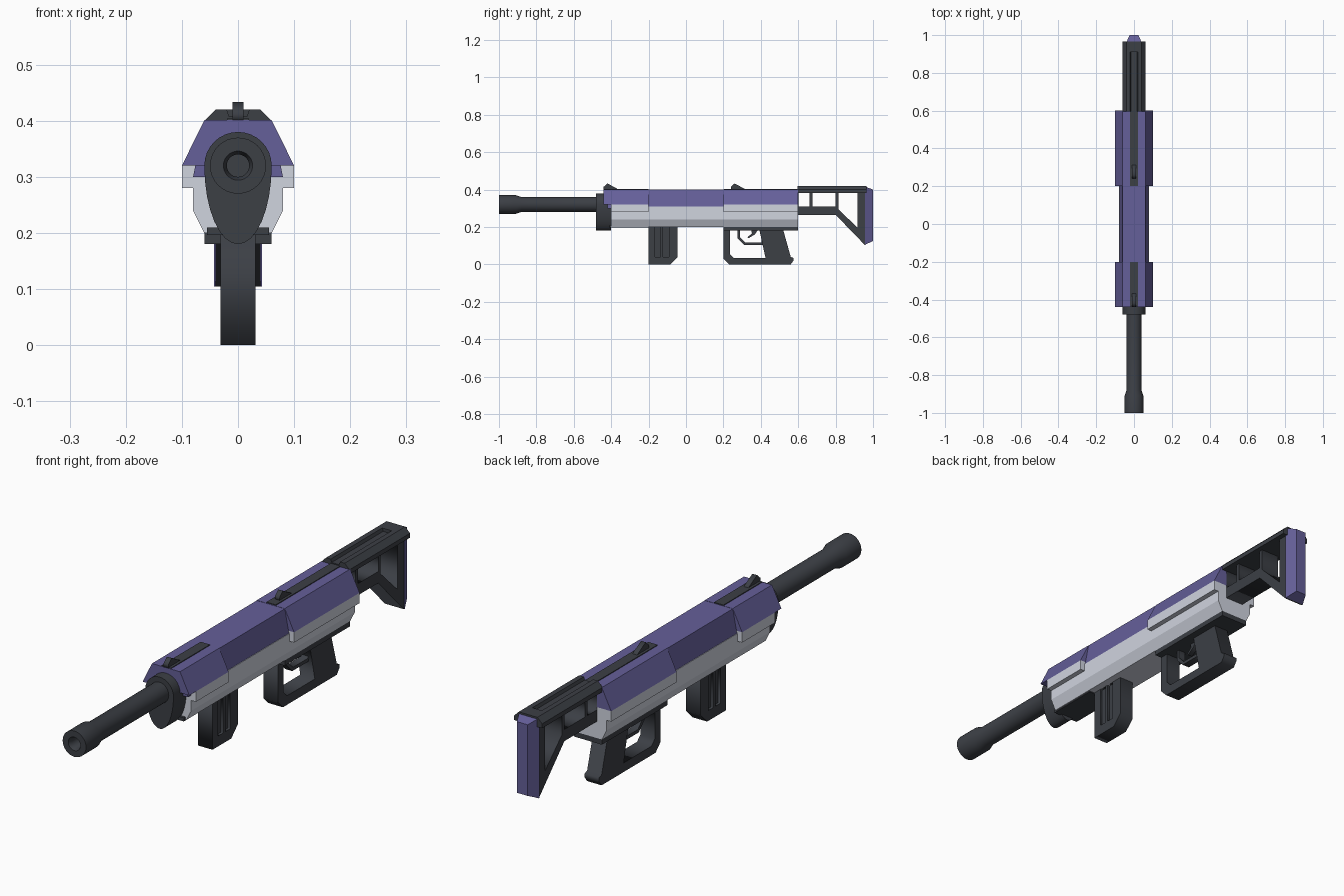
import bpy, bmesh, math
from mathutils import Matrix

if "Cube" in bpy.data.objects:
    bpy.data.objects.remove(bpy.data.objects["Cube"])


def material(name, rgb):
    m = bpy.data.materials.new(name)
    m.diffuse_color = (*rgb, 1)
    m.use_nodes = True
    m.node_tree.nodes["Principled BSDF"].inputs["Base Color"].default_value = m.diffuse_color
    return m


PURPLE = material("purple", (0.13, 0.115, 0.32))
WHITE = material("pale_grey", (0.63, 0.66, 0.74))
DARK = material("charcoal", (0.045, 0.05, 0.06))


def loft(name, mat, sections, smooth=False):
    """Join (y, [(x, z), ...]) cross-sections into a capped solid."""
    bm = bmesh.new()
    rings = [[bm.verts.new((x, y, z)) for x, z in pts] for y, pts in sections]
    n = len(rings[0])
    for a, b in zip(rings, rings[1:]):
        for i in range(n):
            bm.faces.new((a[i], a[(i + 1) % n], b[(i + 1) % n], b[i]))
    bm.faces.new(rings[0])
    bm.faces.new(rings[-1])
    bmesh.ops.recalc_face_normals(bm, faces=bm.faces)
    me = bpy.data.meshes.new(name)
    bm.to_mesh(me)
    bm.free()
    ob = bpy.data.objects.new(name, me)
    me.materials.append(mat)
    bpy.context.collection.objects.link(ob)
    if smooth:
        bpy.ops.object.select_all(action='DESELECT')
        ob.select_set(True)
        bpy.context.view_layer.objects.active = ob
        bpy.ops.object.shade_smooth_by_angle(angle=math.radians(30))
    return ob


def sym(half):
    """Mirror a right-hand half profile across x = 0."""
    return half + [(-x, z) for x, z in reversed(half)]


def bar(name, mat, y0, y1, profile):
    return loft(name, mat, [(y0, profile), (y1, profile)])


def rect(x0, x1, z0, z1):
    return [(x0, z0), (x1, z0), (x1, z1), (x0, z1)]


def plate(name, mat, half_width, outline, *holes):
    """Side profile in (y, z), with holes, extruded across x."""
    cu = bpy.data.curves.new(name, 'CURVE')
    cu.dimensions, cu.fill_mode, cu.extrude = '2D', 'BOTH', half_width
    for pts in (outline, *holes):
        s = cu.splines.new('POLY')
        s.points.add(len(pts) - 1)
        for p, (y, z) in zip(s.points, pts):
            p.co = (y, z, 0, 1)
        s.use_cyclic_u = True
    ob = bpy.data.objects.new(name, cu)
    bpy.context.collection.objects.link(ob)
    bpy.ops.object.select_all(action='DESELECT')
    ob.select_set(True)
    bpy.context.view_layer.objects.active = ob
    bpy.ops.object.convert(target='MESH')
    ob = bpy.context.view_layer.objects.active
    ob.data.transform(Matrix(((0, 0, 1, 0), (1, 0, 0, 0), (0, 1, 0, 0), (0, 0, 0, 1))))
    ob.data.materials.clear()
    ob.data.materials.append(mat)
    return ob


def ring(r, drop=None, n=32):
    """Circle around the bore axis; drop stretches the lower half."""
    pts = []
    for i in range(n):
        a = 2 * math.pi * i / n
        s = math.sin(a)
        pts.append((r * math.cos(a), 0.32 + s * (drop if drop and s < 0 else r)))
    return pts


# Barrel with flared, hollow muzzle
loft("barrel", DARK, [(y, ring(r)) for y, r in (
    (-0.9, 0.02), (-0.985, 0.02), (-1.0, 0.026), (-1.0, 0.05),
    (-0.91, 0.05), (-0.88, 0.04), (-0.42, 0.04))], smooth=True)
loft("front_plate", DARK, [(-0.48, ring(0.06, 0.14)), (-0.40, ring(0.06, 0.14))], smooth=True)

# Receiver: pale lower shell and purple upper shell
bar("lower_receiver", WHITE, -0.40, 0.60,
    sym([(0.06, 0.20), (0.08, 0.24), (0.08, 0.31)]))
bar("upper_receiver", PURPLE, -0.42, 0.595, sym([(0.08, 0.30), (0.06, 0.40)]))

# Wider panels at the front and rear, with pale side rails and top strips
for tag, y0, y1, rail in (("front", -0.44, -0.20, -0.40), ("rear", 0.20, 0.60, 0.20)):
    bar(tag + "_top_panel", PURPLE, y0, y1, sym([(0.10, 0.32), (0.06, 0.401)]))
    bar(tag + "_side_rail", WHITE, rail, y1, rect(-0.10, 0.10, 0.28, 0.32))
    bar(tag + "_sight_strip", DARK, y0 + 0.002, y1, rect(-0.02, 0.02, 0.39, 0.404))
for tag, y in (("front_sight", -0.44), ("rear_sight", 0.24)):
    plate(tag, DARK, 0.01, [(y, 0.40), (y, 0.415), (y + 0.02, 0.433), (y + 0.075, 0.403), (y + 0.075, 0.395)])

# Underside plates
bar("grip_mount", DARK, 0.20, 0.60, rect(-0.06, 0.06, 0.18, 0.201))
bar("front_underplate", DARK, -0.41, -0.20, rect(-0.055, 0.055, 0.196, 0.21))

# Magazine: outer shell with two slots over a thinner core
mag = [(-0.20, 0), (-0.085, 0), (-0.045, 0.04), (-0.045, 0.21), (-0.20, 0.21)]
plate("magazine_shell", DARK, 0.031, mag,
      *[[(y, 0.04), (y + 0.03, 0.04), (y + 0.03, 0.2), (y, 0.2)] for y in (-0.165, -0.122)])
plate("magazine_core", DARK, 0.021, [(-0.18, 0.02), (-0.07, 0.02), (-0.07, 0.2), (-0.18, 0.2)])

# Grip joined to a full hand guard
plate("grip_and_hand_guard", DARK, 0.031,
      [(0.20, 0.19), (0.20, 0.03), (0.23, 0), (0.56, 0), (0.575, 0.02),
       (0.575, 0.035), (0.56, 0.04), (0.518, 0.19)],
      [(0.235, 0.182), (0.235, 0.055), (0.255, 0.035), (0.425, 0.035), (0.393, 0.182)])
plate("trigger_guard", DARK, 0.015,
      [(0.275, 0.185), (0.275, 0.14), (0.31, 0.105), (0.415, 0.105), (0.415, 0.185)],
      [(0.288, 0.18), (0.288, 0.146), (0.315, 0.118), (0.405, 0.118), (0.405, 0.18)])
plate("trigger", DARK, 0.01,
      [(0.35, 0.185), (0.352, 0.165), (0.328, 0.145), (0.335, 0.14), (0.368, 0.16), (0.385, 0.185)])

# Stock: open frame, grooved cheek rail and butt pad
plate("stock_frame", DARK, 0.04,
      [(0.59, 0.265), (0.80, 0.265), (0.955, 0.105), (0.96, 0.105), (0.96, 0.40), (0.59, 0.40)],
      [(0.602, 0.31), (0.66, 0.31), (0.66, 0.385), (0.602, 0.385)],
      [(0.675, 0.31), (0.80, 0.31), (0.80, 0.385), (0.675, 0.385)],
      [(0.815, 0.295), (0.918, 0.195), (0.918, 0.385), (0.815, 0.385)])
bar("cheek_rail", DARK, 0.595, 0.91,
    sym([(0.06, 0.383), (0.06, 0.40), (0.04, 0.42), (0.02, 0.42), (0.016, 0.408)]))
bar("cheek_rail_end", DARK, 0.91, 0.965, sym([(0.06, 0.383), (0.06, 0.40), (0.04, 0.42)]))
loft("butt_pad", PURPLE, [(0.957, rect(-0.043, 0.043, 0.105, 0.416)),
                          (1.0, rect(-0.023, 0.023, 0.125, 0.40))])
